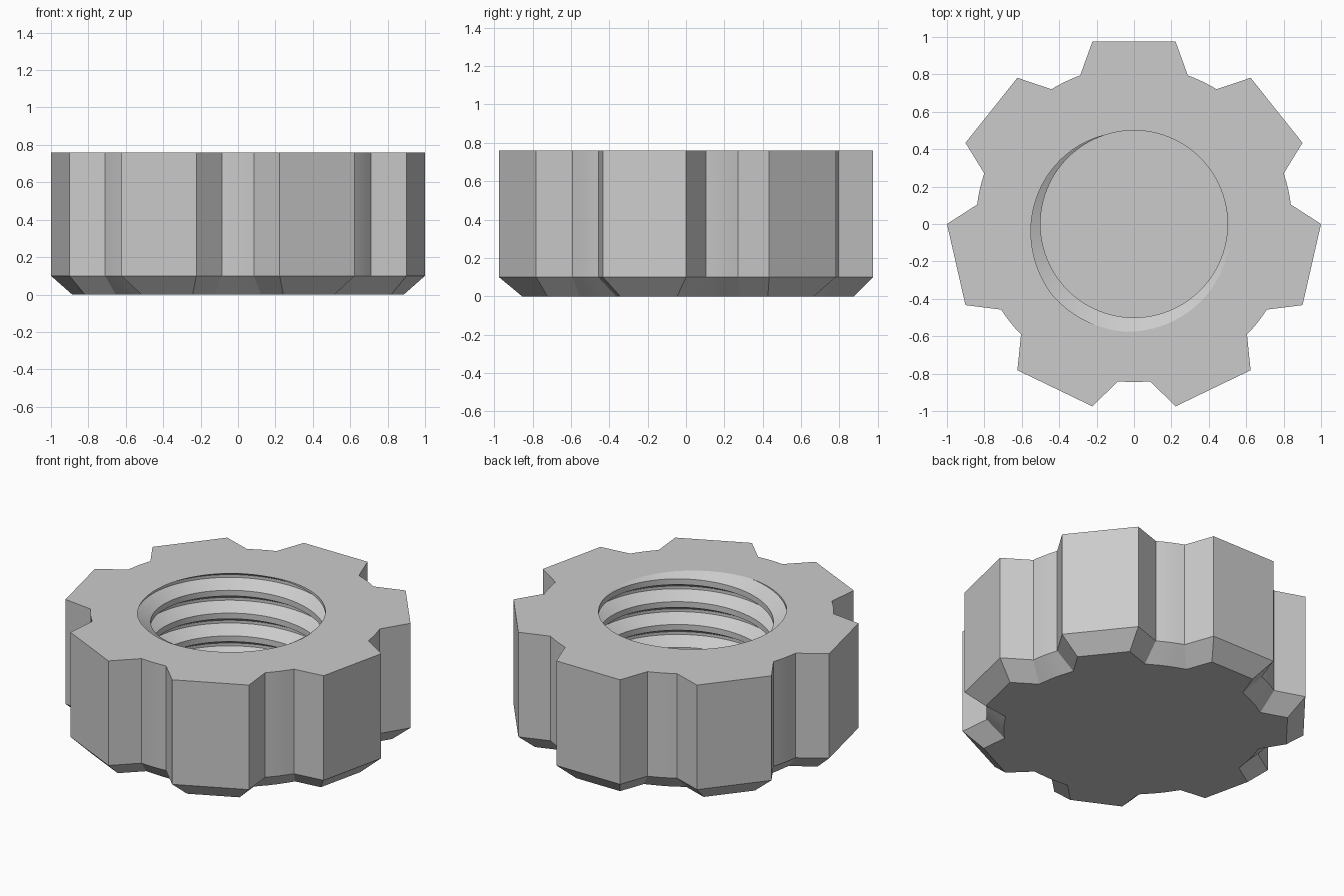
import bpy
import bmesh
from math import cos, sin, radians, tau
from mathutils import Vector

if "Cube" in bpy.data.objects:
    bpy.data.objects.remove(bpy.data.objects["Cube"])

HEIGHT, CHAMFER, FLOOR = 0.76, 0.1, 0.1
TEETH, TIP, VALLEY = 7, 1.0, 0.845
MINOR, MAJOR, PITCH, SEGS = 0.5, 0.578, 0.144, 96

grey = bpy.data.materials.new("plain grey")
grey.use_nodes = True
colour = (0.6, 0.6, 0.6, 1)
grey.diffuse_color = colour
grey.node_tree.nodes["Principled BSDF"].inputs["Base Color"].default_value = colour


def polar(r, degrees):
    return Vector((r * cos(radians(degrees)), r * sin(radians(degrees))))


def inset(points, d):
    """Mitred inward offset of a counter-clockwise outline."""
    result = []
    for i, p in enumerate(points):
        a = (p - points[i - 1]).normalized()
        b = (points[(i + 1) % len(points)] - p).normalized()
        na, nb = Vector((-a.y, a.x)), Vector((-b.y, b.x))
        result.append(p + (na + nb) * d / (1 + na.dot(nb)))
    return result


# Grip outline: flat-topped teeth with shallow arcs between them
step = 360 / TEETH
outline = []
for i in range(TEETH):
    mid = 90 + i * step
    outline += [polar(TIP, mid - step / 4), polar(TIP, mid + step / 4)]
    outline += [polar(VALLEY, mid + step / 2 + t * 5.8) for t in (-1, -0.5, 0, 0.5, 1)]

bm = bmesh.new()

# Threaded bore: a helical sheet, trimmed at the floor and the top
profile = [(0, MINOR), (5 / 16, MAJOR), (7 / 16, MAJOR), (12 / 16, MINOR)]
start = HEIGHT - PITCH * (0.75 + 0.3)
columns = []
for s in range(SEGS):
    turn = s / SEGS
    columns.append([
        bm.verts.new((r * cos(tau * turn), r * sin(tau * turn),
                      start + PITCH * (n + offset + turn)))
        for n in range(-7, 4) for offset, r in profile])
for s in range(SEGS):
    here = columns[s]
    after = columns[s + 1] if s + 1 < SEGS else columns[0][len(profile):]
    for k in range(min(len(here), len(after)) - 1):
        bm.faces.new((here[k], here[k + 1], after[k + 1], after[k]))
for z, up in ((HEIGHT, 1), (FLOOR, -1)):
    bmesh.ops.bisect_plane(bm, geom=bm.verts[:] + bm.edges[:] + bm.faces[:],
                           dist=1e-6, plane_co=(0, 0, z), plane_no=(0, 0, up),
                           clear_outer=True)


def rim(z):
    return [e for e in bm.edges if e.is_boundary
            and all(abs(v.co.z - z) < 1e-4 for v in e.verts)]


# Bore floor
bmesh.ops.triangle_fill(bm, edges=rim(FLOOR), use_beauty=True, normal=(0, 0, 1))

# Outer wall with its lower chamfer, and the closed underside
rings = [[bm.verts.new((p.x, p.y, z)) for p in pts] for pts, z in
         ((inset(outline, CHAMFER), 0), (outline, CHAMFER), (outline, HEIGHT))]
for low, high in zip(rings, rings[1:]):
    for i in range(len(low)):
        bm.faces.new((low[i - 1], low[i], high[i], high[i - 1]))
bm.faces.new(rings[0][::-1])

# Top face between the outline and the bore
bmesh.ops.triangle_fill(bm, edges=rim(HEIGHT), use_beauty=True, normal=(0, 0, 1))
bmesh.ops.recalc_face_normals(bm, faces=bm.faces[:])

mesh = bpy.data.meshes.new("threaded_cap")
bm.to_mesh(mesh)
bm.free()
mesh.materials.append(grey)
cap = bpy.data.objects.new("threaded_cap", mesh)
bpy.context.collection.objects.link(cap)

bpy.ops.object.select_all(action="DESELECT")
cap.select_set(True)
bpy.context.view_layer.objects.active = cap
bpy.ops.object.shade_smooth_by_angle(angle=radians(25))
